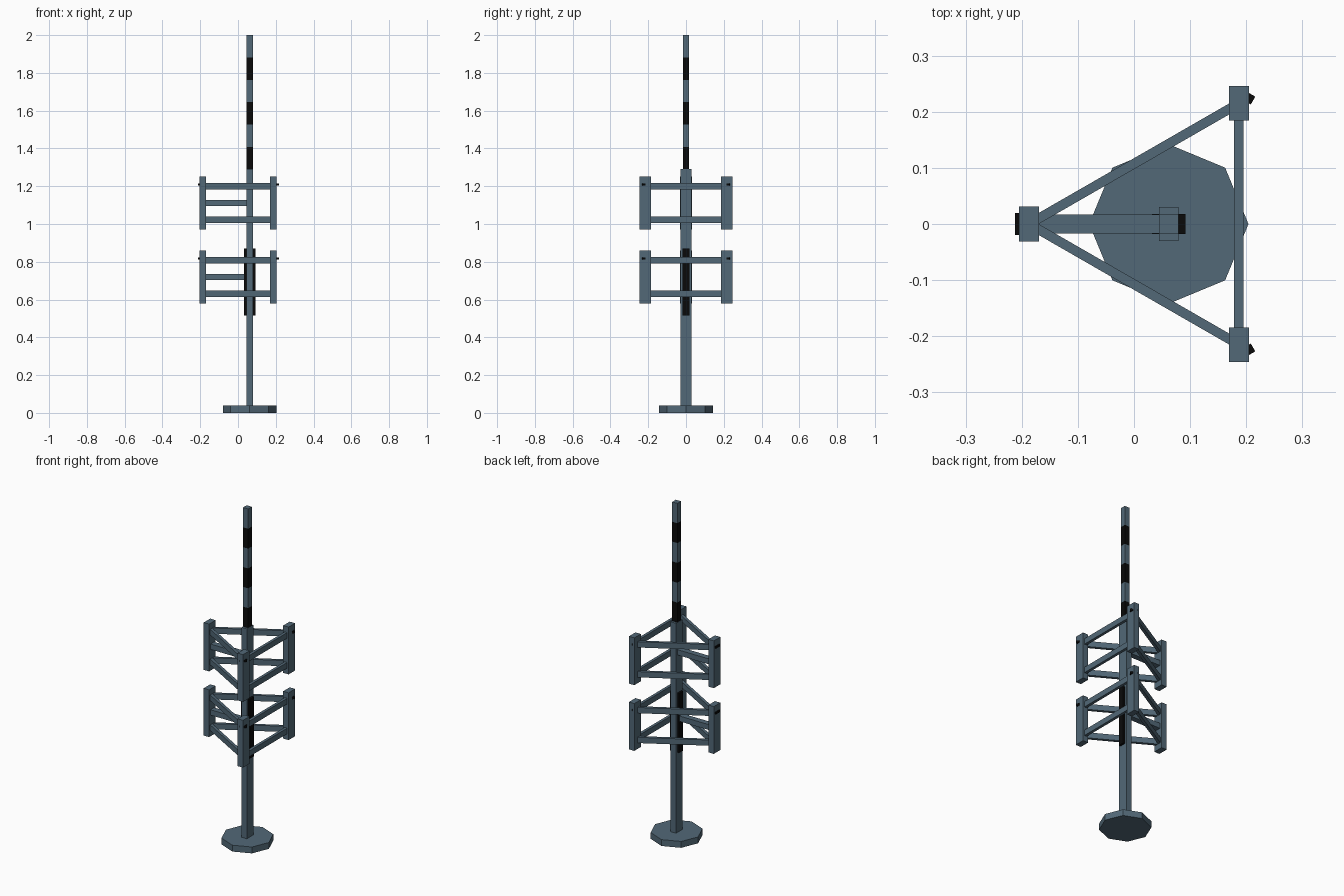
import bpy, math
from mathutils import Vector

if "Cube" in bpy.data.objects:
    bpy.data.objects.remove(bpy.data.objects["Cube"])


def material(name, rgb):
    m = bpy.data.materials.new(name)
    m.diffuse_color = (*rgb, 1)
    m.use_nodes = True
    m.node_tree.nodes["Principled BSDF"].inputs["Base Color"].default_value = m.diffuse_color
    return m


STEEL = material("blue grey steel", (0.085, 0.14, 0.185))
BLACK = material("black", (0.003, 0.003, 0.003))
PX = 0.062                                   # mast x position
CORNERS = [(-0.187, 0), (0.187, -0.215), (0.187, 0.215)]


def finish(name, mat):
    ob = bpy.context.object
    ob.name = name
    ob.data.materials.append(mat)
    return ob


def prism(name, sides, r, x, y, z0, z1, mat=STEEL):
    # prism with one corner pointing along +x
    bpy.ops.mesh.primitive_cylinder_add(vertices=sides, radius=r, depth=z1 - z0,
                                        location=(x, y, (z0 + z1) / 2))
    ob = finish(name, mat)
    step = 2 * math.pi / sides
    for v in ob.data.vertices:               # snap corners to the wanted phase
        a = round((math.atan2(v.co.y, v.co.x)) / step) * step
        v.co.x, v.co.y = r * math.cos(a), r * math.sin(a)
    return ob


def box(name, centre, size, mat=STEEL, angle=0):
    bpy.ops.mesh.primitive_cube_add(size=1, location=centre, rotation=(0, 0, angle))
    ob = finish(name, mat)
    for v in ob.data.vertices:
        v.co = Vector(a * b for a, b in zip(v.co, size))
    return ob


def beam(name, p, q, z, width, height):
    d = Vector(q) - Vector(p)
    c = (Vector(p) + Vector(q)) / 2
    return box(name, (c.x, c.y, z), (d.length, width, height), STEEL,
               math.atan2(d.y, d.x))


# Foot and mast
prism("foot", 8, 0.142, PX, 0, 0, 0.038)
prism("mast", 6, 0.035, PX, 0, 0.038, 1.29)

# Black core whose corners break through the mast sides
box("mast_inlay", (PX, 0, 0.693), (0.060, 0.036, 0.355), BLACK)

# Striped whip antenna
seg = (2.0 - 1.29) / 6
for i in range(6):
    box(f"antenna_band_{i + 1}", (PX, 0, 1.29 + seg * (i + 0.5)),
        (0.034, 0.034, seg), STEEL if i % 2 else BLACK)

# Two triangular antenna frames
for tier, z in (("lower", 0.719), ("upper", 1.111)):
    for i, (x, y) in enumerate(CORNERS):
        prism(f"{tier}_panel_{i + 1}", 6, 0.0355, x, y, z - 0.141, z + 0.141)
        # small black mark on the outward corner
        a = math.radians((180, -60, 60)[i])
        box(f"{tier}_mark_{i + 1}", (x + 0.017 * math.cos(a), y + 0.017 * math.sin(a), z + 0.098),
            (0.016, 0.0385, 0.012), BLACK, a)
        # top and bottom rails to the next panel
        for part, dz in (("bottom", -0.089), ("top", 0.089)):
            beam(f"{tier}_{part}_rail_{i + 1}", (x, y), CORNERS[(i + 1) % 3],
                 z + dz, 0.017, 0.034)
    # strut joining the frame to the mast
    beam(f"{tier}_strut", CORNERS[0], (PX, 0), z + 0.001, 0.034, 0.032)
